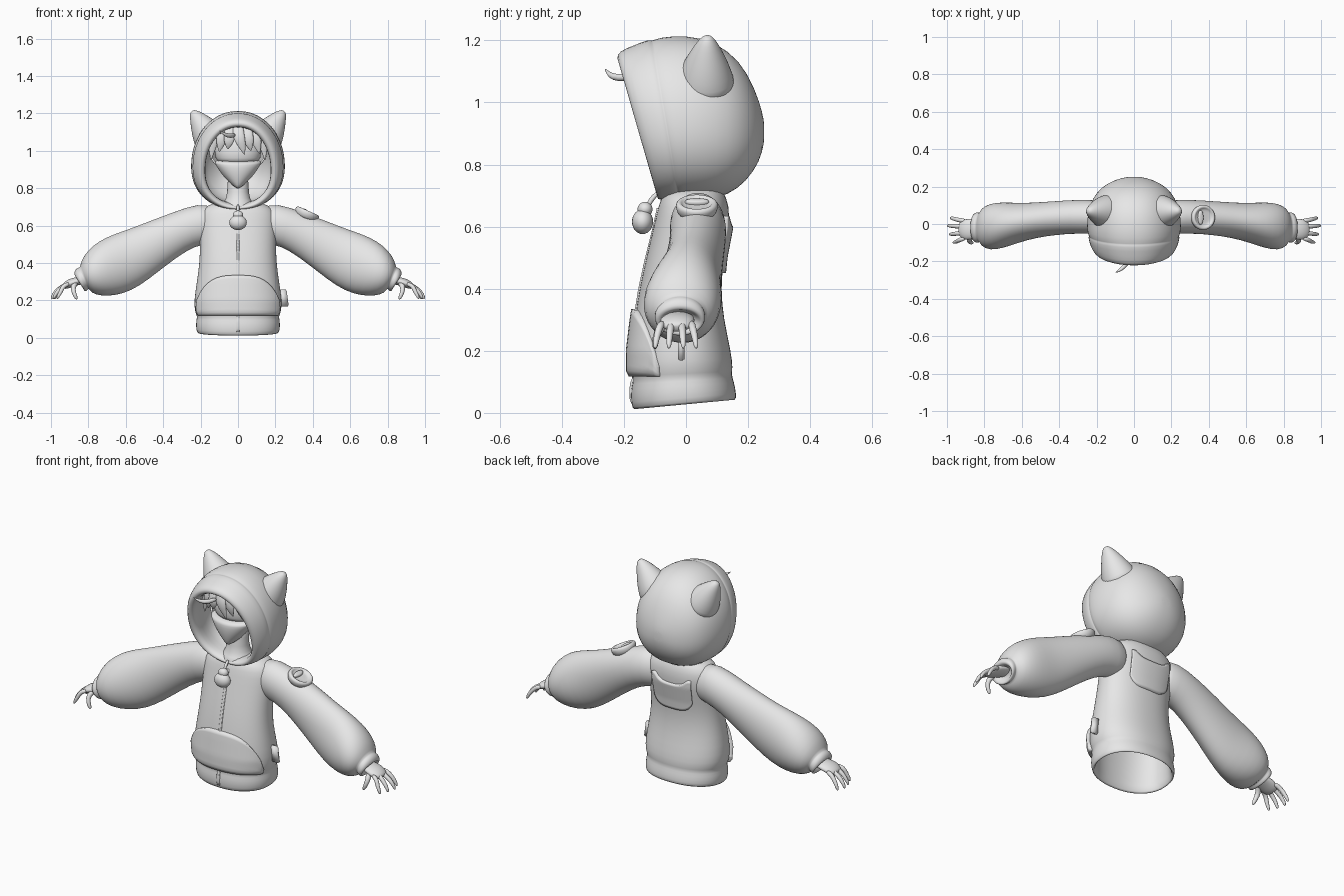
import bpy, bmesh, math
from mathutils import Vector as V

grey = bpy.data.materials.new("plain grey")
grey.diffuse_color = (0.8, 0.8, 0.8, 1)


def finish(name, bm, mirror=False, subsurf=1):
    bmesh.ops.recalc_face_normals(bm, faces=bm.faces)
    me = bpy.data.meshes.new(name)
    bm.to_mesh(me)
    bm.free()
    me.materials.append(grey)
    me.shade_smooth()
    ob = bpy.data.objects.new(name, me)
    bpy.context.collection.objects.link(ob)
    if mirror:
        ob.modifiers.new("mirror", "MIRROR").use_mirror_merge = False
    if subsurf:
        m = ob.modifiers.new("smooth", "SUBSURF")
        m.levels = m.render_levels = subsurf
    return ob


def power(v, p):
    return math.copysign(abs(v) ** p, v)


def ring(a, b, side, n=32, p=1.0, egg=0.0):
    # Oval from a to b, widened along side; egg widens the b end
    a, b, side = V(a), V(b), V(side)
    c, h = (a + b) / 2, (a - b) / 2
    out = []
    for i in range(n):
        t = 2 * math.pi * i / n
        k, s = math.cos(t), math.sin(t)
        out.append(c + h * power(k, p) + side * power(s, p) * (1 - egg * k))
    return out


def loft(name, rings, **kw):
    bm = bmesh.new()
    rows = [[bm.verts.new(q) for q in r] for r in rings]
    n = len(rows[0])
    for r, s in zip(rows, rows[1:]):
        for i in range(n):
            j = (i + 1) % n
            bm.faces.new((r[i], r[j], s[j], s[i]))
    for r in (rows[0], rows[-1]):
        c = bm.verts.new(sum((v.co for v in r), V()) / n)
        for i in range(n):
            bm.faces.new((r[i], r[(i + 1) % n], c))
    return finish(name, bm, **kw)


def tube(name, path, radii, flat=1.0, n=12, **kw):
    # Tapered tube; flat scales its thickness in depth
    pts = [V(q) for q in path]
    rings = []
    for i, (q, r) in enumerate(zip(pts, radii)):
        d = (pts[min(i + 1, len(pts) - 1)] - pts[max(i - 1, 0)]).normalized()
        y = V((0, 1, 0)) - d * d.y
        y.normalize()
        x = d.cross(y)
        rings.append(ring(q + x * r, q - x * r, y * r * flat, n))
    return loft(name, rings, **kw)


def ball(name, loc, size):
    bm = bmesh.new()
    bmesh.ops.create_uvsphere(bm, u_segments=24, v_segments=14, radius=1)
    for v in bm.verts:
        v.co = V(loc) + V(v.co[i] * size[i] for i in range(3))
    return finish(name, bm, subsurf=0)


# Jacket body: front y, front z, back y, back z, half width
body = [(-.168, .003, .16, .035, .215), (-.178, .03, .163, .06, .225),
        (-.178, .08, .155, .10, .225), (-.168, .107, .146, .125, .217),
        (-.178, .128, .152, .142, .231), (-.178, .2, .145, .2, .236),
        (-.166, .3, .122, .3, .22), (-.15, .4, .112, .4, .206),
        (-.128, .5, .122, .5, .203), (-.104, .6, .14, .59, .208),
        (-.088, .67, .14, .67, .205), (-.075, .705, .12, .715, .165),
        (-.05, .72, .1, .735, .10)]
lining = [(-.09, .55, .1, .55, .17), (-.15, .2, .12, .2, .21), (-.15, .03, .142, .055, .20)]
loft("jacket_body", [ring((0, fy, fz), (0, by, bz), (w, 0, 0), 40, .9)
                     for fy, fz, by, bz, w in lining + body])


def on_body(t, z, off):
    # Point on the jacket at angle t from the front and height z
    for r, s in zip(body, body[1:]):
        z0, z1 = (r[1] + r[3]) / 2, (s[1] + s[3]) / 2
        if z <= z1:
            break
    f = (z - z0) / (z1 - z0)
    fy, _, by, _, w = [u + (v - u) * f for u, v in zip(r, s)]
    k, s = math.cos(t), math.sin(t)
    x, y = w * power(s, .9), (fy + by) / 2 + (fy - by) / 2 * power(k, .9)
    return V((x + off * s, y - off * k, z))


def panel(name, t0, t1, low, high, off, nu=26, nv=14):
    # Raised cloth panel following the body
    bm = bmesh.new()
    grid = []
    for i in range(nu + 1):
        u = min(max((i - 1) / (nu - 2), 0), 1)
        row = []
        for j in range(nv + 1):
            v = min(max((j - 1) / (nv - 2), 0), 1)
            z = low(2 * u - 1) + (high(2 * u - 1) - low(2 * u - 1)) * v
            edge = i in (0, nu) or j in (0, nv)
            row.append(bm.verts.new(on_body(t0 + (t1 - t0) * u, z, -.012 if edge else off)))
        grid.append(row)
    for a, b in zip(grid, grid[1:]):
        for j in range(nv):
            bm.faces.new((a[j], a[j + 1], b[j + 1], b[j]))
    return finish(name, bm, subsurf=0)


panel("front_pocket", -1.15, 1.15, lambda u: .118,
      lambda u: .15 + .185 * (1 - abs(u) ** 2.6) ** .75, .016)
panel("zipper", -.025, .025, lambda u: .03, lambda u: .66, .004, 6, 40)
panel("back_patch", math.pi - .56, math.pi + .56,
      lambda u: .45 + .05 * abs(u) ** 4,
      lambda u: .60 + .035 * min(abs(u) / .8, 1) ** 3, .012)

# Sleeves: top x, top z, bottom x, bottom z, y min, y max
sleeve = [(.12, .70, .11, .51, -.04, .11), (.21, .722, .19, .50, -.055, .13),
          (.35, .67, .27, .47, -.05, .13), (.48, .622, .38, .39, -.06, .122),
          (.58, .582, .48, .31, -.075, .115), (.67, .553, .57, .25, -.10, .112),
          (.745, .517, .66, .224, -.13, .118), (.805, .468, .735, .223, -.142, .11),
          (.84, .41, .785, .24, -.12, .085), (.845, .37, .798, .265, -.09, .055),
          (.862, .378, .804, .255, -.103, .064), (.88, .345, .82, .245, -.10, .06),
          (.872, .33, .825, .26, -.08, .045), (.84, .33, .81, .28, -.06, .03)]
loft("sleeves", [ring((a, (lo + hi) / 2, b), (c, (lo + hi) / 2, d), (0, (hi - lo) / 2, 0), 28)
                 for a, b, c, d, lo, hi in sleeve], mirror=True)

# Hands with four fingers and a thumb
tube("palms", [(.82, -.02, .31), (.86, -.025, .303), (.895, -.03, .293), (.925, -.03, .278),
               (.935, -.03, .272)], [.02, .023, .025, .02, .012], flat=2.4, mirror=True)
for i, (y, reach) in enumerate([(-.085, .97), (-.05, .99), (-.013, 1.0), (.02, .985)]):
    spread = (y + .03) * .25
    tube("finger_%d" % (i + 1),
         [(.905, y * .9, .288), (.935, y, .278), (reach - .025, y + spread * .6, .25),
          (reach - .006, y + spread, .218), (reach - .004, y + spread, .208)],
         [.013, .013, .012, .009, .004], n=8, mirror=True)
tube("thumbs", [(.86, -.05, .30), (.885, -.085, .275), (.878, -.098, .24), (.864, -.10, .212),
                (.862, -.10, .206)], [.016, .016, .013, .010, .004], n=8, mirror=True)

# Hood, from the back pole round the rim into the lining
hood = [(.252, .94, .252, .87, .035), (.238, 1.0, .238, .81, .10), (.20, 1.095, .195, .745, .175),
        (.14, 1.168, .135, .70, .222), (.05, 1.213, .065, .685, .247), (-.05, 1.216, .01, .685, .252),
        (-.105, 1.204, -.02, .685, .245), (-.11, 1.198, -.022, .69, .238),
        (-.118, 1.205, -.028, .683, .245), (-.175, 1.182, -.06, .685, .234),
        (-.215, 1.166, -.085, .685, .216), (-.226, 1.142, -.095, .692, .195),
        (-.208, 1.125, -.085, .708, .172), (-.15, 1.125, -.05, .72, .175),
        (0, 1.15, .03, .72, .21), (.12, 1.08, .11, .75, .17), (.19, .95, .19, .86, .05)]
loft("hood", [ring((0, ty, tz), (0, by, bz), (w, 0, 0), 40, .93, .10)
              for ty, tz, by, bz, w in hood])
tube("hood_ears", [(.13, .062, 1.04), (.155, .063, 1.08), (.183, .065, 1.12), (.212, .067, 1.165),
                   (.235, .069, 1.198), (.245, .07, 1.212)],
     [.10, .092, .075, .05, .028, .012], n=20, mirror=True)

# Face inside the hood with its mask, and the neck
face = [(.93, .118, -.105), (.99, .125, -.105), (1.06, .125, -.10), (1.11, .09, -.06)]
loft("face", [ring((0, f, z), (0, .06, z), (w, 0, 0)) for z, w, f in face])
mask = [(.795, .012, -.095), (.815, .04, -.108), (.85, .075, -.12), (.89, .105, -.128),
        (.925, .125, -.128), (.94, .13, -.122)]
loft("mask", [ring((0, f, z), (0, .03, z + .02), (w, 0, 0)) for z, w, f in mask])
tube("mask_straps", [(.115, -.06, .925), (.135, -.05, .95), (.15, -.03, .975)],
     [.006, .006, .006], n=8, mirror=True)
tube("neck", [(0, .0, .69), (0, .0, .72), (0, .0, .77), (0, .0, .88)], [.11, .075, .055, .06], n=20)

# Fringe locks and the loose strand
locks = [(-.125, -.145, .95), (-.085, -.10, .995), (-.045, -.055, 1.01), (0, .035, .98),
         (.05, .07, 1.0), (.09, .115, .985), (.125, .145, .95)]
for i, (x, tip, z) in enumerate(locks):
    y = -.165 + 4 * x * x
    tube("fringe_lock_%d" % (i + 1),
         [(x * .8, y + .03, 1.14), (x, y, 1.085), ((x + tip) / 2, y, 1.04), (tip, y + .01, z)],
         [.03, .034, .027, .003], flat=.4)
tube("loose_strand", [(-.02, -.17, 1.085), (-.04, -.215, 1.078), (-.07, -.245, 1.085),
                      (-.10, -.26, 1.108)], [.012, .014, .011, .002], n=8)

# Zip pull charm
ball("charm_body", (0, -.14, .616), (.047, .034, .04))
ball("charm_top", (0, -.132, .656), (.028, .024, .024))
tube("charm_cord", [(0, -.125, .66), (0, -.115, .685), (0, -.09, .71)], [.008, .009, .008], n=8)

# Round badge on one sleeve
tilt = .42
centre, up = V((.368, .035, .662)), V((math.sin(tilt), 0, math.cos(tilt)))
across = V((math.cos(tilt), 0, -math.sin(tilt)))


def disc(name, profile, shift=0.0, squash=1.0):
    rings = []
    for r, h in profile:
        c = centre + up * h + across * shift
        rings.append(ring(c + across * r * squash, c - across * r * squash, (0, r, 0)))
    loft(name, rings)


disc("sleeve_badge", [(.06, -.03), (.068, 0), (.068, .012), (.06, .02), (.05, .018),
                      (.046, .008), (.02, .008)])
disc("badge_crescent", [(.04, 0), (.04, .016), (.03, .02), (.01, .021)], -.018, .4)

# Side tag
bm = bmesh.new()
bmesh.ops.create_cube(bm, size=1)
for v in bm.verts:
    v.co = V((.243 + v.co.x * .045 - v.co.z * .012, -.015 + v.co.y * .02, .213 + v.co.z * .09))
bmesh.ops.bevel(bm, geom=bm.edges[:], offset=.004, segments=2, affect="EDGES")
finish("side_tag", bm, subsurf=0)
